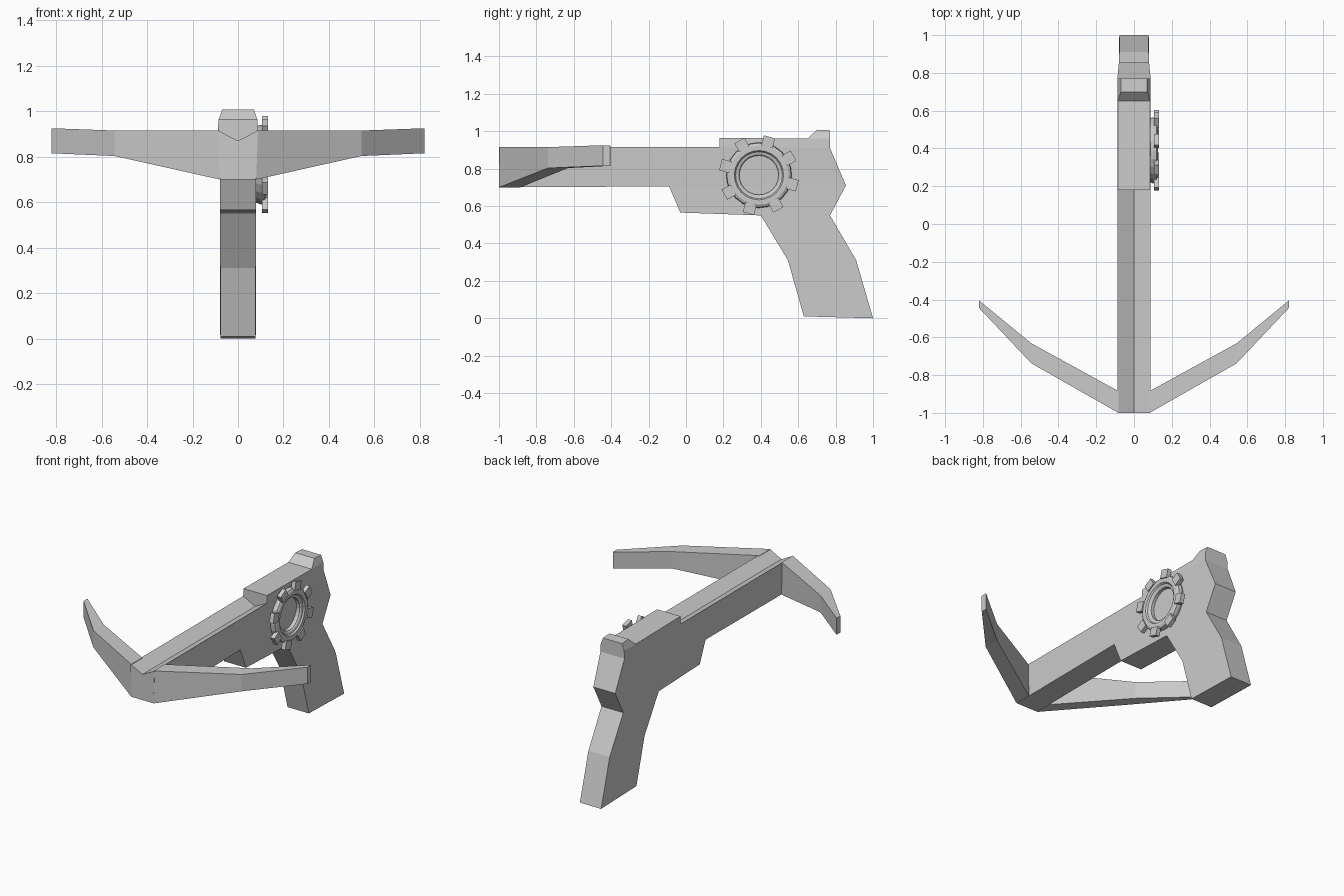
import bpy, bmesh, math
from mathutils import Matrix, Vector

if "Cube" in bpy.data.objects:
    bpy.data.objects.remove(bpy.data.objects["Cube"])


def finish(name, bm):
    bmesh.ops.recalc_face_normals(bm, faces=bm.faces)
    me = bpy.data.meshes.new(name)
    bm.to_mesh(me)
    bm.free()
    ob = bpy.data.objects.new(name, me)
    bpy.context.collection.objects.link(ob)
    return ob


# Stock, grip and rear sight: side profile (y, z, half width, centre drop)
profile = [
    (-1, .70, .08, 0), (-.09, .705, .08, 0), (-.03, .565, .08, 0), (.40, .55, .08, 0),
    (.545, .31, .078, 0), (.63, .01, .078, 0), (1, 0, .078, 0), (.91, .31, .078, 0),
    (.77, .55, .08, 0), (.855, .71, .08, 0), (.77, .91, .088, 0), (.77, .96, .086, 0),
    (.77, 1.005, .07, 0), (.70, 1.008, .07, 0), (.65, .96, .086, 0), (.18, .965, .086, 0),
    (.18, .915, .088, .045), (-1, .915, .088, .045)]
side_faces = [range(1, 10), (0, 1, 9, 10, 16, 17), (10, 11, 14, 15, 16), (11, 12, 13, 14)]

bm = bmesh.new()
left, mid, right = ([bm.verts.new((s * w, y, z - (d if s == 0 else 0)))
                     for y, z, w, d in profile] for s in (-1, 0, 1))
n = len(profile)
for a, b in ((left, mid), (mid, right)):
    for i in range(n):
        j = (i + 1) % n
        bm.faces.new((a[i], a[j], b[j], b[i]))
for column in (left, right):
    for f in side_faces:
        bm.faces.new([column[i] for i in f])
finish("stock_and_grip", bm)

# Bow limbs: sections (x, front y, back y, bottom z, top z), mirrored
limb = [(.082, -1, -.885, .70, .915), (.543, -.738, -.632, .803, .915),
        (.82, -.445, -.405, .815, .925)]
for side, name in ((1, "right_bow_limb"), (-1, "left_bow_limb")):
    bm = bmesh.new()
    rings = [[bm.verts.new((side * x, y, z)) for y, z in
              ((f, lo), (b, lo), (b, hi), (f, hi))] for x, f, b, lo, hi in limb]
    for r0, r1 in zip(rings, rings[1:]):
        for k in range(4):
            m = (k + 1) % 4
            bm.faces.new((r0[k], r0[m], r1[m], r1[k]))
    bm.faces.new(rings[0])
    bm.faces.new(rings[-1])
    finish(name, bm)

# Gear ring on the right side: (x, radius) section turned about the x axis
centre = Vector((0, .39, .765))
section = [(.075, .165), (.10, .175), (.118, .172), (.126, .158), (.126, .132),
           (.116, .125), (.112, .112), (.105, .105), (.075, .105)]
SEG = 24
bm = bmesh.new()
rings = []
for i in range(SEG):
    t = 2 * math.pi * i / SEG
    rings.append([bm.verts.new(centre + Vector((x, r * math.cos(t), r * math.sin(t))))
                  for x, r in section])
for i in range(SEG):
    a, b = rings[i], rings[(i + 1) % SEG]
    for k in range(len(section)):
        m = (k + 1) % len(section)
        bm.faces.new((a[k], a[m], b[m], b[k]))
finish("gear_ring", bm)

# Gear teeth
bm = bmesh.new()
for i in range(8):
    turn = Matrix.Rotation(math.radians(29.5 + 45 * i), 4, 'X')
    place = Matrix.Translation(centre) @ turn @ Matrix.Translation((.119, .185, 0))
    bmesh.ops.create_cube(bm, size=1, matrix=place @ Matrix.Diagonal((.028, .055, .062, 1)))
finish("gear_teeth", bm)
